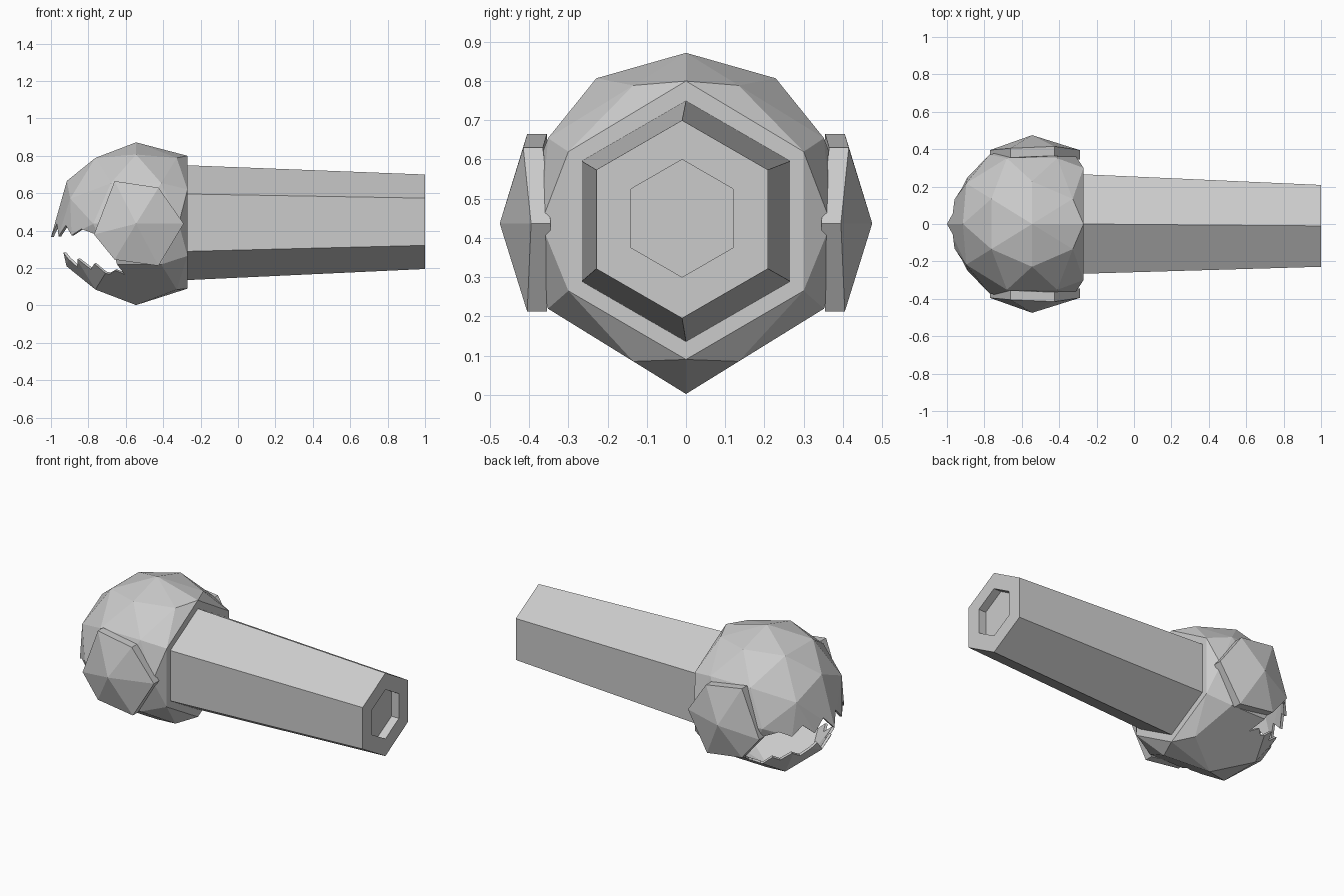
import bpy, bmesh
from math import sin, cos, pi, radians
from mathutils import Vector
from itertools import combinations

if "Cube" in bpy.data.objects:
    bpy.data.objects.remove(bpy.data.objects["Cube"])

C = Vector((-0.545, 0, 0.437))   # head centre
R = 0.435


def finish(bm, name):
    bmesh.ops.recalc_face_normals(bm, faces=bm.faces)
    me = bpy.data.meshes.new(name)
    bm.to_mesh(me)
    bm.free()
    ob = bpy.data.objects.new(name, me)
    bpy.context.collection.objects.link(ob)
    return ob


def hull(name, points):
    bm = bmesh.new()
    for p in points:
        bm.verts.new(p)
    bmesh.ops.convex_hull(bm, input=bm.verts)
    loose = [v for v in bm.verts if not v.link_faces]
    bmesh.ops.delete(bm, geom=loose, context='VERTS')
    return finish(bm, name)


def apply(ob, kind, **settings):
    m = ob.modifiers.new(kind.lower(), kind)
    for k, v in settings.items():
        setattr(m, k, v)
    bpy.context.view_layer.objects.active = ob
    bpy.ops.object.modifier_apply(modifier=m.name)


# Head: subdivided icosahedron, trimmed at the back and narrowed at the chin
a, b = 0.5257, 0.8507
ico = []
for s in (-a, a):
    for t in (-b, b):
        ico += [Vector((0, s, t)), Vector((s, t, 0)), Vector((t, 0, s))]
mids = [(p + q).normalized() for p, q in combinations(ico, 2) if (p - q).length < 1.1]
pts = [C + R * d for d in ico + mids
       if -0.95 < d.x < 0.53 and not (-0.9 < d.z < -0.83)]
pts += [(-0.27, y * s, z) for y, z in ((0, 0.80), (0.30, 0.62), (0.30, 0.265), (0, 0.09))
        for s in (-1, 1)]
pts += [(x, y * s, z) for x, y, z in ((-1, 0, 0.365), (-0.96, 0.13, 0.37), (-0.89, 0.25, 0.375))
        for s in (-1, 1)]
pts = list({tuple(round(c, 4) + 0.0 for c in p) for p in pts})
head = hull("head_shell", sorted(pts))
apply(head, 'SOLIDIFY', thickness=0.015, offset=-1)

# Mouth cutter: zigzag cone, so its edges leave pointed teeth around both jaws
upper = [(0, .365), (8, .44), (17.6, .37), (27, .43), (36, .375), (46, .41),
         (59, .38), (66, .32), (73, .245)]
lower = [(0, .22), (10, .285), (22, .20), (33, .25), (42, .185), (50, .22),
         (62, .15), (70, .175), (77, .13)]
apex = Vector((-0.545, 0, 0.37))


def ray(bm, ang, z, rad):
    t = radians(ang)
    surf = Vector((C.x - rad * cos(t), rad * sin(t), z))
    return bm.verts.new(apex + (surf - apex) * 1.8)


def row(bm, half, rad_at):
    full = [(-t, z) for t, z in half[:0:-1]] + half
    return [ray(bm, t, z, rad_at(z)) for t, z in full]


bm = bmesh.new()
tip = bm.verts.new(apex)
up = row(bm, upper, lambda z: 0.43 if z > 0.35 else 0.40)
lo = row(bm, lower, lambda z: 0.29 + 0.38 * (z - 0.05))
for i in range(len(up) - 1):
    bm.faces.new((up[i], up[i + 1], lo[i + 1]))
    bm.faces.new((up[i], lo[i + 1], lo[i]))
    bm.faces.new((tip, up[i + 1], up[i]))
    bm.faces.new((tip, lo[i], lo[i + 1]))
bm.faces.new((tip, up[0], lo[0]))
bm.faces.new((tip, lo[-1], up[-1]))
cutter = finish(bm, "mouth_cutter")
cutter.hide_render = True
apply(head, 'BOOLEAN', operation='DIFFERENCE', object=cutter, solver='EXACT')
bpy.data.objects.remove(cutter)

# Raised hexagonal cheek plates
rim = [(-.66, .405, .665), (-.425, .415, .63), (-.29, .395, .437),
       (-.425, .405, .212), (-.66, .405, .245), (-.77, .395, .38)]
for side, name in ((-1, "cheek_right"), (1, "cheek_left")):
    outer = [(x, y * side, z) for x, y, z in rim]
    inner = [(x, (y - 0.05) * side, z) for x, y, z in rim]
    hull(name, outer + inner + [(-0.545, 0.475 * side, 0.437)])

# Tapered hexagonal pipe with a shallow recess in its end
bm = bmesh.new()
rings = []
for x, r, y, z in ((-0.275, .307, 0, .4425), (1, .2525, -.01, .4475),
                   (1, .15, -.01, .45), (0.95, .15, -.01, .45)):
    rings.append([bm.verts.new((x, y + r * sin(k * pi / 3), z + r * cos(k * pi / 3)))
                  for k in range(6)])
for p, q in zip(rings, rings[1:]):
    for k in range(6):
        n = (k + 1) % 6
        bm.faces.new((p[k], p[n], q[n], q[k]))
bm.faces.new(rings[0])
bm.faces.new(rings[-1])
finish(bm, "pipe")
